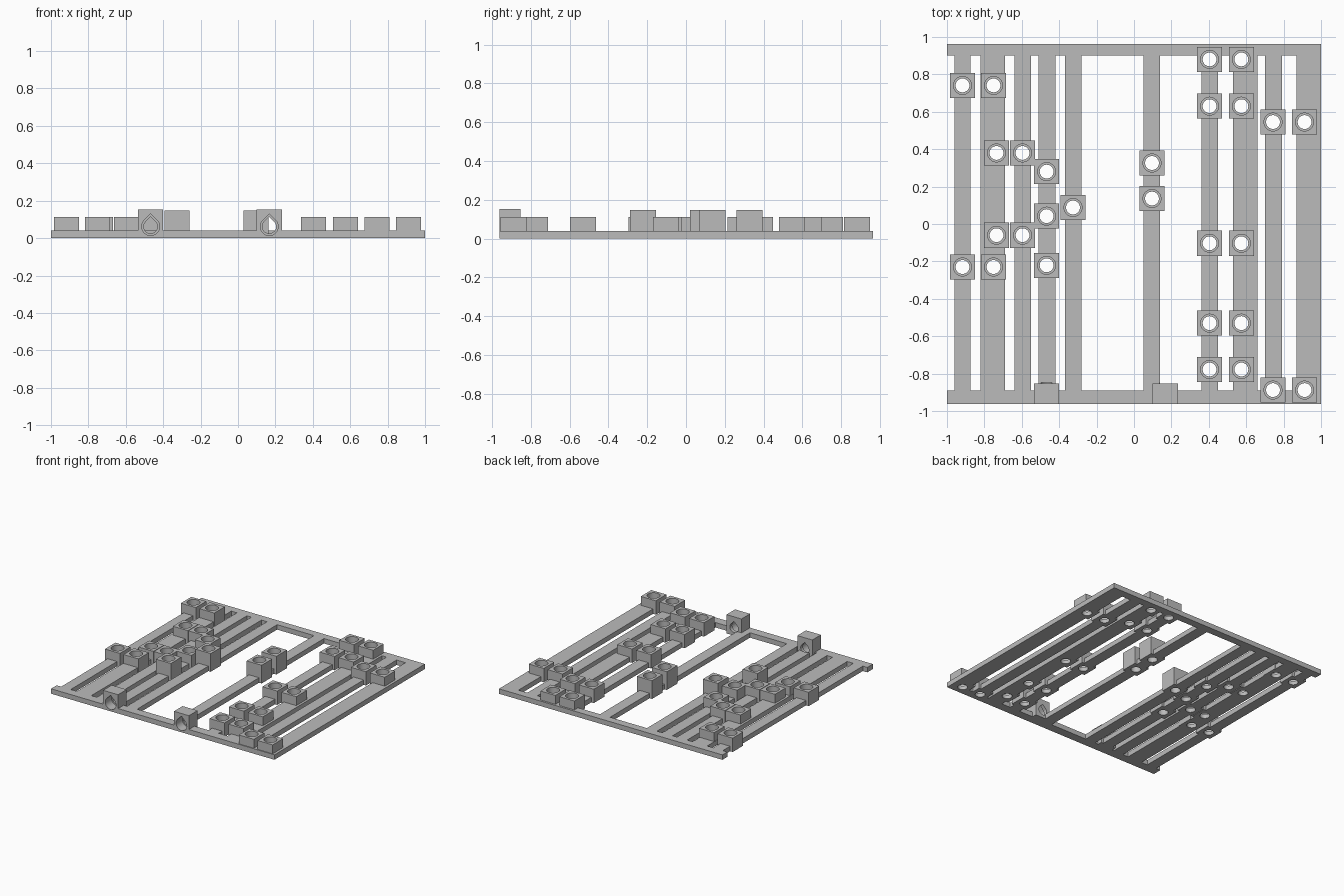
import bpy, bmesh, math
from mathutils import Matrix, Vector

if "Cube" in bpy.data.objects:
    bpy.data.objects.remove(bpy.data.objects["Cube"], do_unlink=True)

grey = bpy.data.materials.new("plain grey")
grey.use_nodes = True
colour = (0.5, 0.5, 0.5, 1)
grey.diffuse_color = colour
grey.node_tree.nodes["Principled BSDF"].inputs["Base Color"].default_value = colour

PLATE = 0.04                      # frame thickness
HALF = 0.067                      # half width of a socket
BORE, SEAT = 0.048, 0.037         # wide and narrow hole radii
FRONT, BACK = -0.962, 0.963
INNER_FRONT, INNER_BACK = -0.89, 0.9
parts = []


def finish(name, bm):
    bmesh.ops.recalc_face_normals(bm, faces=bm.faces)
    mesh = bpy.data.meshes.new(name)
    bm.to_mesh(mesh)
    bm.free()
    obj = bpy.data.objects.new(name, mesh)
    bpy.context.collection.objects.link(obj)
    return obj


def box(name, x0, x1, y0, y1, z1):
    bm = bmesh.new()
    size = Matrix.Diagonal((x1 - x0, y1 - y0, z1, 1))
    middle = Matrix.Translation(((x0 + x1) / 2, (y0 + y1) / 2, z1 / 2))
    bmesh.ops.create_cube(bm, size=1, matrix=middle @ size)
    obj = finish(name, bm)
    obj.data.materials.append(grey)
    parts.append(obj)


def add_bore(bm, matrix, shelf, top, teardrop=False):
    """Closed stepped hole along local z, optionally peaked towards local y."""
    rings = []
    for r, z in ((SEAT, -0.005), (SEAT, shelf), (BORE, shelf), (BORE, top + 0.02)):
        if teardrop:
            angles = [math.radians(135 + 270 * i / 24) for i in range(25)]
        else:
            angles = [math.tau * i / 32 for i in range(32)]
        points = [Vector((r * math.cos(a), r * math.sin(a), z)) for a in angles]
        if teardrop:
            points.append(Vector((0, r * math.sqrt(2), z)))
        rings.append([bm.verts.new(matrix @ p) for p in points])
    for low, high in zip(rings, rings[1:]):
        for i in range(len(low)):
            j = (i + 1) % len(low)
            bm.faces.new((low[i], low[j], high[j], high[i]))
    bm.faces.new(rings[0][::-1])
    bm.faces.new(rings[-1])


# Flat frame: two cross rails joined by long bars
box("front_rail", -1, 1, FRONT, INNER_FRONT, PLATE)
box("back_rail", -1, 1, INNER_BACK, BACK, PLATE)
bars = [(-0.96, -0.875), (-0.82, -0.69), (-0.64, -0.55), (-0.51, -0.42),
        (-0.37, -0.28), (0.05, 0.14), (0.36, 0.45), (0.53, 0.66),
        (0.70, 0.79), (0.87, 1.0)]
for n, (x0, x1) in enumerate(bars, 1):
    box(f"long_bar_{n}", x0, x1, INNER_FRONT, INNER_BACK, PLATE)

# Upright sockets: columns, rows, height
LOW, TALL = 0.112, 0.147
groups = [
    ((-0.917, -0.751), (0.741, -0.23), LOW),
    ((-0.735, -0.596), (0.38, -0.06), LOW),
    ((-0.467,), (0.28, 0.042), LOW),
    ((-0.467,), (-0.221,), TALL),
    ((-0.326,), (0.088,), TALL),
    ((0.096,), (0.326, 0.136), TALL),
    ((0.404, 0.574), (0.88, 0.63, -0.103, -0.53, -0.778), LOW),
    ((0.743, 0.912), (0.545, -0.888), LOW),
]
cutter_bm = bmesh.new()
count = 0
for columns, rows, height in groups:
    for x in columns:
        for y in rows:
            count += 1
            box(f"socket_{count}", x - HALF, x + HALF, y - HALF, y + HALF, height)
            add_bore(cutter_bm, Matrix.Translation((x, y, 0)), height - 0.08, height)

# Front sockets with horizontal teardrop holes
DEPTH = 0.11
for side, x in (("right", -0.467), ("left", 0.167)):
    box(f"front_socket_{side}", x - HALF, x + HALF, FRONT, FRONT + DEPTH, 0.152)
    place = Matrix.Translation((x, FRONT + DEPTH, 0.062)) @ Matrix.Rotation(math.pi / 2, 4, "X")
    add_bore(cutter_bm, place, DEPTH - 0.08, DEPTH, teardrop=True)

# Cut every hole through the parts it meets
cutter = finish("hole_cutter", cutter_bm)
cutter.hide_render = True
for obj in parts:
    cut = obj.modifiers.new("holes", "BOOLEAN")
    cut.operation = "DIFFERENCE"
    cut.solver = "EXACT"
    cut.object = cutter
bpy.context.view_layer.update()
graph = bpy.context.evaluated_depsgraph_get()
cut_meshes = [bpy.data.meshes.new_from_object(obj.evaluated_get(graph)) for obj in parts]
for obj, mesh in zip(parts, cut_meshes):
    obj.modifiers.clear()
    obj.data = mesh
bpy.data.objects.remove(cutter, do_unlink=True)

# Smooth round holes, sharp corners
bpy.ops.object.select_all(action="DESELECT")
for obj in parts:
    obj.select_set(True)
bpy.context.view_layer.objects.active = parts[0]
bpy.ops.object.shade_smooth_by_angle(angle=math.radians(30))
